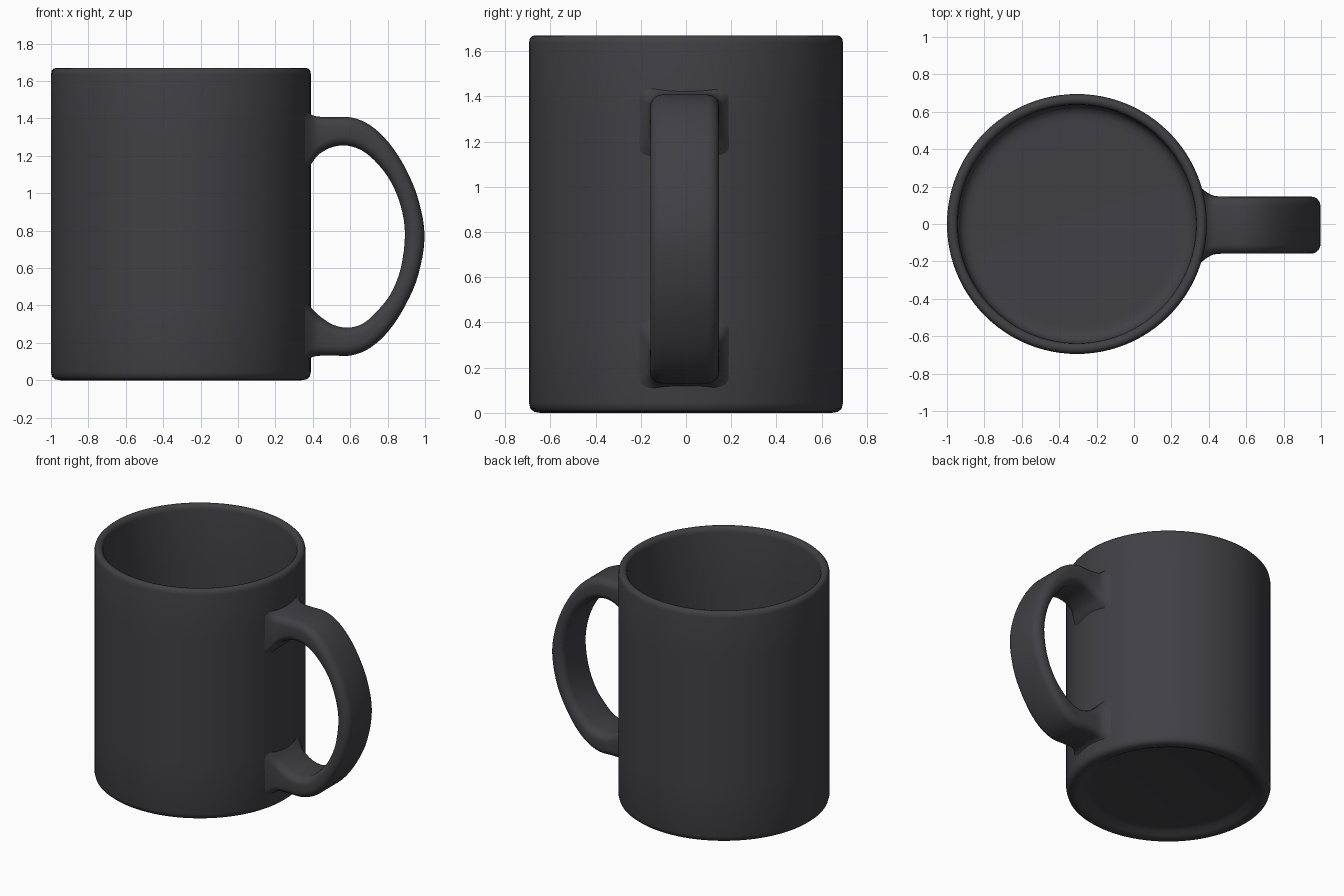
import bpy, bmesh, math
from mathutils import Vector

if "Cube" in bpy.data.objects:
    bpy.data.objects.remove(bpy.data.objects["Cube"])

mat = bpy.data.materials.new("charcoal ceramic")
mat.diffuse_color = (0.052, 0.051, 0.058, 1)
mat.use_nodes = True
mat.node_tree.nodes["Principled BSDF"].inputs["Base Color"].default_value = mat.diffuse_color


def finish(name, bm, angle):
    bmesh.ops.recalc_face_normals(bm, faces=bm.faces)
    me = bpy.data.meshes.new(name)
    bm.to_mesh(me)
    bm.free()
    me.materials.append(mat)
    ob = bpy.data.objects.new(name, me)
    bpy.context.collection.objects.link(ob)
    bpy.ops.object.select_all(action='DESELECT')
    ob.select_set(True)
    bpy.context.view_layer.objects.active = ob
    bpy.ops.object.shade_smooth_by_angle(angle=math.radians(angle))
    return ob


def bridge(bm, rings):
    for a, b in zip(rings, rings[1:]):
        n = len(a)
        for i in range(n):
            bm.faces.new((a[i], a[(i + 1) % n], b[(i + 1) % n], b[i]))
    bm.faces.new(rings[0])
    bm.faces.new(rings[-1])


# Mug body: lathed profile from the recessed underside, over the rim, to the inner floor
CX, SEG = -0.305, 96
profile = [(0.53, 0.04), (0.57, 0.032), (0.60, 0.012), (0.625, 0.002), (0.645, 0.0),
           (0.672, 0.005), (0.688, 0.018), (0.695, 0.045), (0.695, 0.4), (0.695, 0.85),
           (0.695, 1.3), (0.695, 1.635), (0.691, 1.655), (0.68, 1.667), (0.667, 1.67),
           (0.652, 1.667), (0.641, 1.655), (0.637, 1.635), (0.637, 1.2), (0.637, 0.7),
           (0.637, 0.17), (0.63, 0.135), (0.612, 0.112), (0.585, 0.102), (0.55, 0.10)]
bm = bmesh.new()
rings = []
for r, z in profile:
    rings.append([bm.verts.new((CX + r * math.cos(2 * math.pi * i / SEG),
                                r * math.sin(2 * math.pi * i / SEG), z)) for i in range(SEG)])
bridge(bm, rings)
finish("mug_body", bm, 50)

# Handle: stations of (outer x, outer z, inner x, inner z, half width), flared at the wall
stations = [
    (0.352, 1.47, 0.352, 1.10, 0.205), (0.385, 1.432, 0.392, 1.15, 0.175),
    (0.425, 1.415, 0.435, 1.205, 0.156), (0.51, 1.41, 0.51, 1.245, 0.152),
    (0.61, 1.408, 0.59, 1.25, 0.152), (0.71, 1.365, 0.67, 1.22, 0.152),
    (0.81, 1.27, 0.745, 1.155, 0.152), (0.90, 1.13, 0.815, 1.06, 0.152),
    (0.967, 0.965, 0.868, 0.93, 0.152), (1.0, 0.77, 0.89, 0.78, 0.152),
    (0.967, 0.565, 0.868, 0.60, 0.152), (0.90, 0.405, 0.815, 0.465, 0.152),
    (0.81, 0.265, 0.745, 0.375, 0.152), (0.71, 0.172, 0.67, 0.308, 0.152),
    (0.61, 0.13, 0.59, 0.285, 0.152), (0.51, 0.128, 0.51, 0.30, 0.152),
    (0.425, 0.125, 0.435, 0.35, 0.156), (0.385, 0.11, 0.392, 0.395, 0.175),
    (0.352, 0.075, 0.352, 0.45, 0.205)]


def smooth(points, steps):
    """Catmull-Rom interpolation through all stations."""
    p = [points[0]] + points + [points[-1]]
    out = []
    for k in range(1, len(p) - 2):
        for s in range(steps):
            t = s / steps
            out.append([0.5 * (2 * b + (c - a) * t + (2 * a - 5 * b + 4 * c - d) * t * t
                               + (3 * b - a - 3 * c + d) * t ** 3)
                        for a, b, c, d in zip(p[k - 1], p[k], p[k + 1], p[k + 2])])
    return out + [list(points[-1])]


bm = bmesh.new()
rings = []
for ox, oz, ix, iz, w in smooth(stations, 4):
    outer, inner = Vector((ox, 0, oz)), Vector((ix, 0, iz))
    mid, half = (outer + inner) / 2, (outer - inner) / 2
    h = half.length
    rad = min(0.05, h * 0.9)
    d = half.normalized()
    ring = []
    for q, (sy, sd) in enumerate([(1, 1), (-1, 1), (-1, -1), (1, -1)]):
        for j in range(6):
            a = math.pi / 2 * (q + j / 5)
            y = sy * (w - rad) + rad * math.cos(a)
            # the outer and inner faces are slightly crowned
            e = sd * (h - rad) + rad * math.sin(a)
            e *= 1 - 0.10 * (y / w) ** 2
            ring.append(bm.verts.new(mid + d * e + Vector((0, y - 0.006, 0))))
    rings.append(ring)
bridge(bm, rings)
finish("mug_handle", bm, 60)
